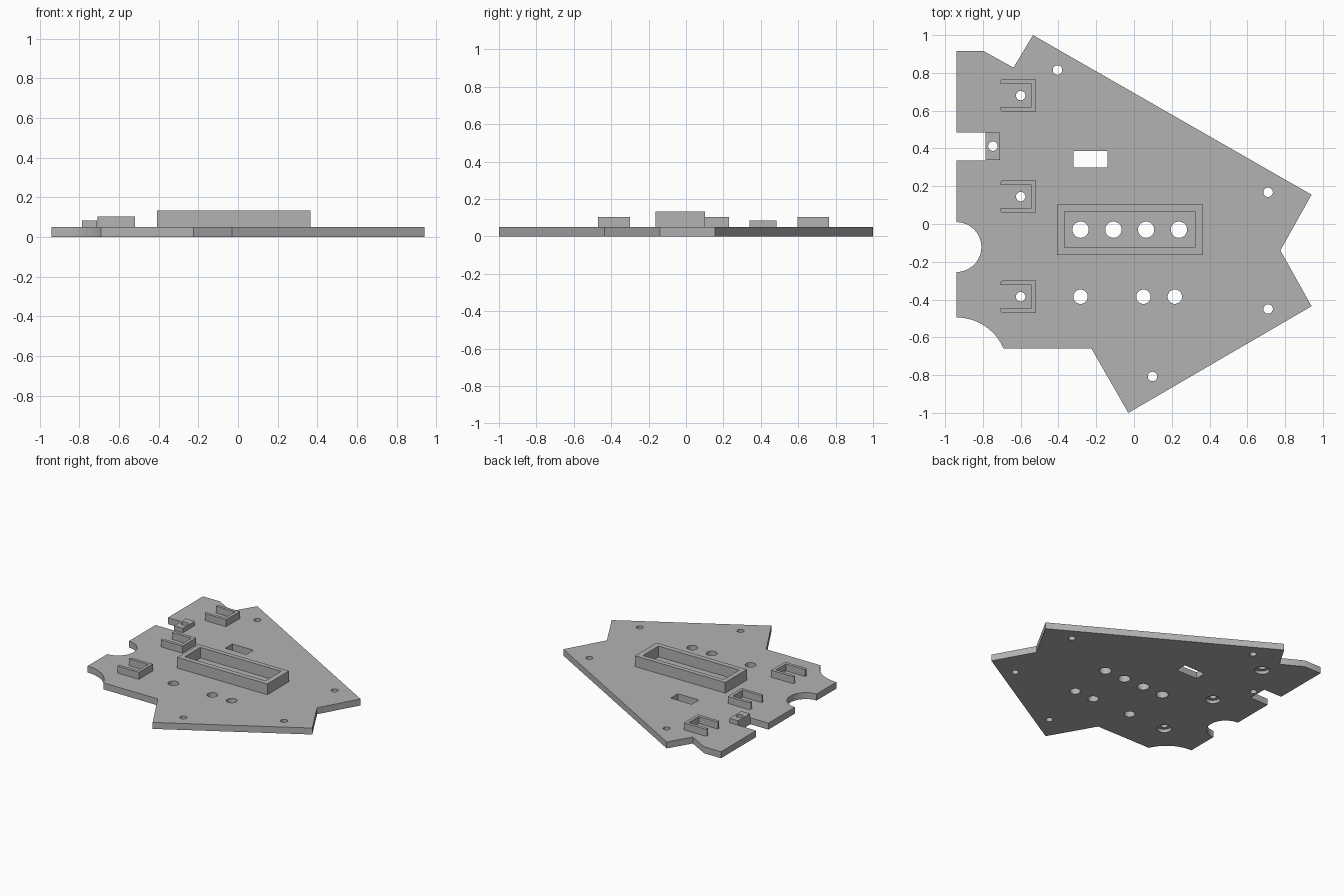
import bpy, bmesh, math

if "Cube" in bpy.data.objects:
    bpy.data.objects.remove(bpy.data.objects["Cube"])

grey = bpy.data.materials.new("plain_grey")
grey.diffuse_color = (0.45, 0.45, 0.45, 1)
grey.use_nodes = True
grey.node_tree.nodes["Principled BSDF"].inputs["Base Color"].default_value = grey.diffuse_color
PLATE = 0.05


def add_prism(bm, pts, z0, z1):
    """Extrude a closed outline from z0 to z1."""
    face = bm.faces.new([bm.verts.new((x, y, z0)) for x, y in pts])
    top = bmesh.ops.extrude_face_region(bm, geom=[face])["geom"]
    verts = [v for v in top if isinstance(v, bmesh.types.BMVert)]
    bmesh.ops.translate(bm, verts=verts, vec=(0, 0, z1 - z0))


def make(name, prisms):
    bm = bmesh.new()
    for pts, z0, z1 in prisms:
        add_prism(bm, pts, z0, z1)
    bmesh.ops.recalc_face_normals(bm, faces=bm.faces[:])
    mesh = bpy.data.meshes.new(name)
    bm.to_mesh(mesh)
    bm.free()
    mesh.materials.append(grey)
    obj = bpy.data.objects.new(name, mesh)
    bpy.context.collection.objects.link(obj)
    return obj


def arc(cx, cy, r, a0, a1, n):
    return [(cx + r * math.cos(math.radians(a0 + (a1 - a0) * i / n)),
             cy + r * math.sin(math.radians(a0 + (a1 - a0) * i / n))) for i in range(n + 1)]


def circle(cx, cy, r):
    return arc(cx, cy, r, 0, 360, 32)[:-1]


def rect(x0, x1, y0, y1):
    return [(x0, y0), (x1, y0), (x1, y1), (x0, y1)]


def cut(obj, cutter):
    mod = obj.modifiers.new("cut", 'BOOLEAN')
    mod.operation, mod.solver, mod.object = 'DIFFERENCE', 'EXACT', cutter
    select(obj)
    bpy.ops.object.modifier_apply(modifier=mod.name)


def select(obj):
    bpy.ops.object.select_all(action='DESELECT')
    obj.select_set(True)
    bpy.context.view_layer.objects.active = obj


# Base plate outline, with the round bite and the rounded corner cut
outline = [(-0.94, 0.915), (-0.795, 0.915), (-0.638, 0.828), (-0.535, 1.0),
           (0.94, 0.155), (0.775, -0.14), (0.94, -0.435), (-0.03, -1.0),
           (-0.225, -0.66), (-0.69, -0.66)]
outline += arc(-0.94, -0.767, 0.272, 25, 90, 12)[1:]
outline += arc(-0.94, -0.122, 0.132, -90, 90, 24)
outline += [(-0.94, 0.335), (-0.785, 0.335), (-0.785, 0.485), (-0.94, 0.485)]
plate = make("base_plate", [(outline, 0, PLATE)])

# Sensor block beside the square notch
block = make("notch_block", [(rect(-0.785, -0.71, 0.34, 0.485), PLATE, 0.084)])

# Through holes and the rectangular slot
clip_ys = (0.68, 0.145, -0.385)
holes = [(x, -0.03, 0.043) for x in (-0.283, -0.109, 0.064, 0.238)]
holes += [(x, -0.385, 0.038) for x in (-0.283, 0.05, 0.216)]
holes += [(x, y, 0.025) for x, y in
          ((-0.405, 0.815), (0.71, 0.168), (0.71, -0.45), (0.098, -0.807), (-0.747, 0.412))]
holes += [(-0.60, y, 0.025) for y in clip_ys]
cutter = make("hole_cutter", [(circle(*h), -0.1, 0.2) for h in holes]
              + [(rect(-0.32, -0.14, 0.30, 0.387), -0.1, 0.2)])
# Wider recesses under the clips
recess = make("recess_cutter", [(circle(-0.60, y, 0.052), -0.1, 0.025) for y in clip_ys])
cut(plate, cutter)
cut(plate, recess)
cut(block, cutter)
for helper in (cutter, recess):
    bpy.data.objects.remove(helper)

# U-shaped clips, open to the left
X0, X1, H, W, C = -0.707, -0.519, 0.085, 0.024, 0.012
half = arc(X0 + C, H - C, C, 90, 180, 4) + [(X0, H - W), (X1 - W, H - W)]
u_shape = [(X1, H)] + half + [(x, -y) for x, y in reversed(half)] + [(X1, -H)]
for i, cy in enumerate(clip_ys):
    make(f"clip_{i + 1}", [([(x, y + cy) for x, y in u_shape], PLATE, 0.104)])

# Raised rectangular frame around the row of four holes
frame = make("raised_frame", [(rect(-0.407, 0.365, -0.163, 0.102), PLATE, 0.133)])
opening = make("frame_cutter", [(rect(-0.369, 0.322, -0.124, 0.066), 0.0, 0.2)])
cut(frame, opening)
bpy.data.objects.remove(opening)

# Smooth the round walls and keep the edges sharp
for obj in list(bpy.context.scene.objects):
    select(obj)
    bpy.ops.object.shade_smooth_by_angle(angle=math.radians(30))
